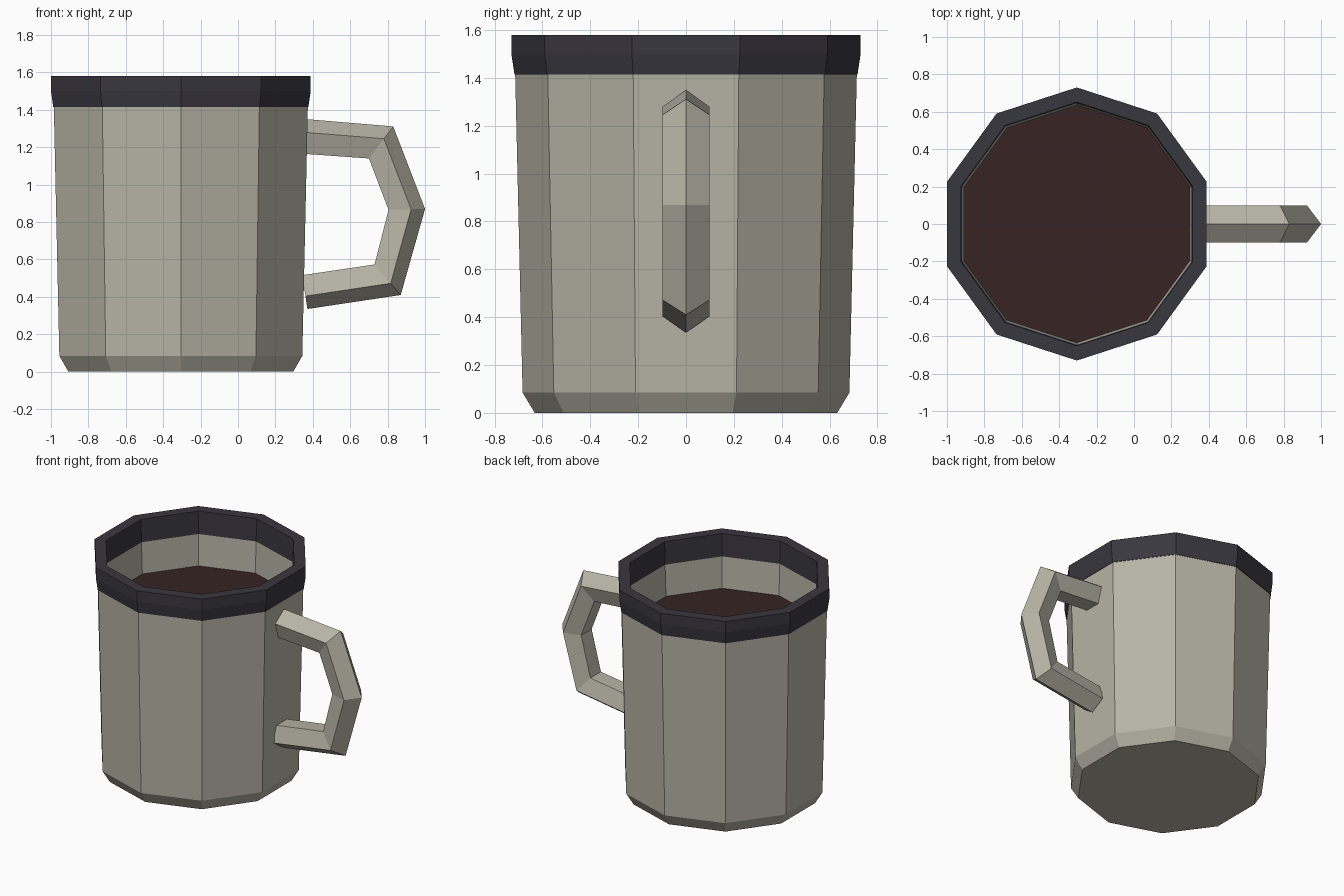
import bpy, bmesh, math
from mathutils import Vector

if "Cube" in bpy.data.objects:
    bpy.data.objects.remove(bpy.data.objects["Cube"])

SIDES = 10
CX = -0.3057          # cup axis, offset so cup and handle are centred together


def material(name, rgb):
    m = bpy.data.materials.new(name)
    m.diffuse_color = (*rgb, 1.0)
    m.use_nodes = True
    m.node_tree.nodes["Principled BSDF"].inputs["Base Color"].default_value = m.diffuse_color
    return m


clay = material("warm grey", (0.47, 0.455, 0.375))
dark = material("dark rim", (0.041, 0.038, 0.050))
brown = material("dark brown drink", (0.038, 0.017, 0.017))


def finish(bm, name, mat):
    me = bpy.data.meshes.new(name)
    bm.to_mesh(me)
    bm.free()
    me.materials.append(mat)
    ob = bpy.data.objects.new(name, me)
    bpy.context.scene.collection.objects.link(ob)
    return ob


def ring(bm, r, z):
    return [bm.verts.new((CX + r * math.cos(a), r * math.sin(a), z))
            for a in (math.radians(18) + math.tau * k / SIDES for k in range(SIDES))]


def lathe(name, profile, mat, cap_start=False, cap_end=False):
    """Ten-sided turned shape; profile runs up the outside, then down the inside."""
    bm = bmesh.new()
    rings = [ring(bm, r, z) for r, z in profile]
    for a, b in zip(rings, rings[1:]):
        for k in range(SIDES):
            n = (k + 1) % SIDES
            bm.faces.new((a[k], a[n], b[n], b[k]))
    if cap_start:
        bm.faces.new(rings[0][::-1])
    if cap_end:
        bm.faces.new(rings[-1])
    return finish(bm, name, mat)


# Cup body: chamfered foot, tapered wall, hollow inside
lathe("cup_body", [(0.632, 0.0), (0.683, 0.085), (0.714, 1.415),
                   (0.646, 1.415), (0.636, 1.185), (0.60, 0.12)],
      clay, cap_start=True, cap_end=True)

# Dark rim band, flared outside and straight inside
lathe("rim", [(0.717, 1.415), (0.73, 1.50), (0.73, 1.58),
              (0.651, 1.58), (0.646, 1.415)], dark)

# Drink surface
lathe("drink", [(0.636, 1.187)], brown, cap_end=True)

# Handle: pentagon section swept through five stations (outer ridge, inner side)
stations = [((0.366, 1.350), (0.350, 1.165)),
            ((0.830, 1.311), (0.700, 1.140)),
            ((1.000, 0.870), (0.805, 0.865)),
            ((0.870, 0.410), (0.730, 0.573)),
            ((0.371, 0.335), (0.344, 0.516))]
section = [(0.0, 0.0), (0.382, 0.098), (1.0, 0.0605), (1.0, -0.0605), (0.382, -0.098)]

bm = bmesh.new()
loops = []
for outer, inner in stations:
    o, i = Vector((outer[0], 0, outer[1])), Vector((inner[0], 0, inner[1]))
    loops.append([bm.verts.new(o.lerp(i, t) + Vector((0, y, 0))) for t, y in section])
for a, b in zip(loops, loops[1:]):
    for k in range(5):
        n = (k + 1) % 5
        bm.faces.new((a[k], a[n], b[n], b[k]))
bm.faces.new(loops[0][::-1])
bm.faces.new(loops[-1])
bmesh.ops.recalc_face_normals(bm, faces=bm.faces[:])
finish(bm, "handle", clay)
